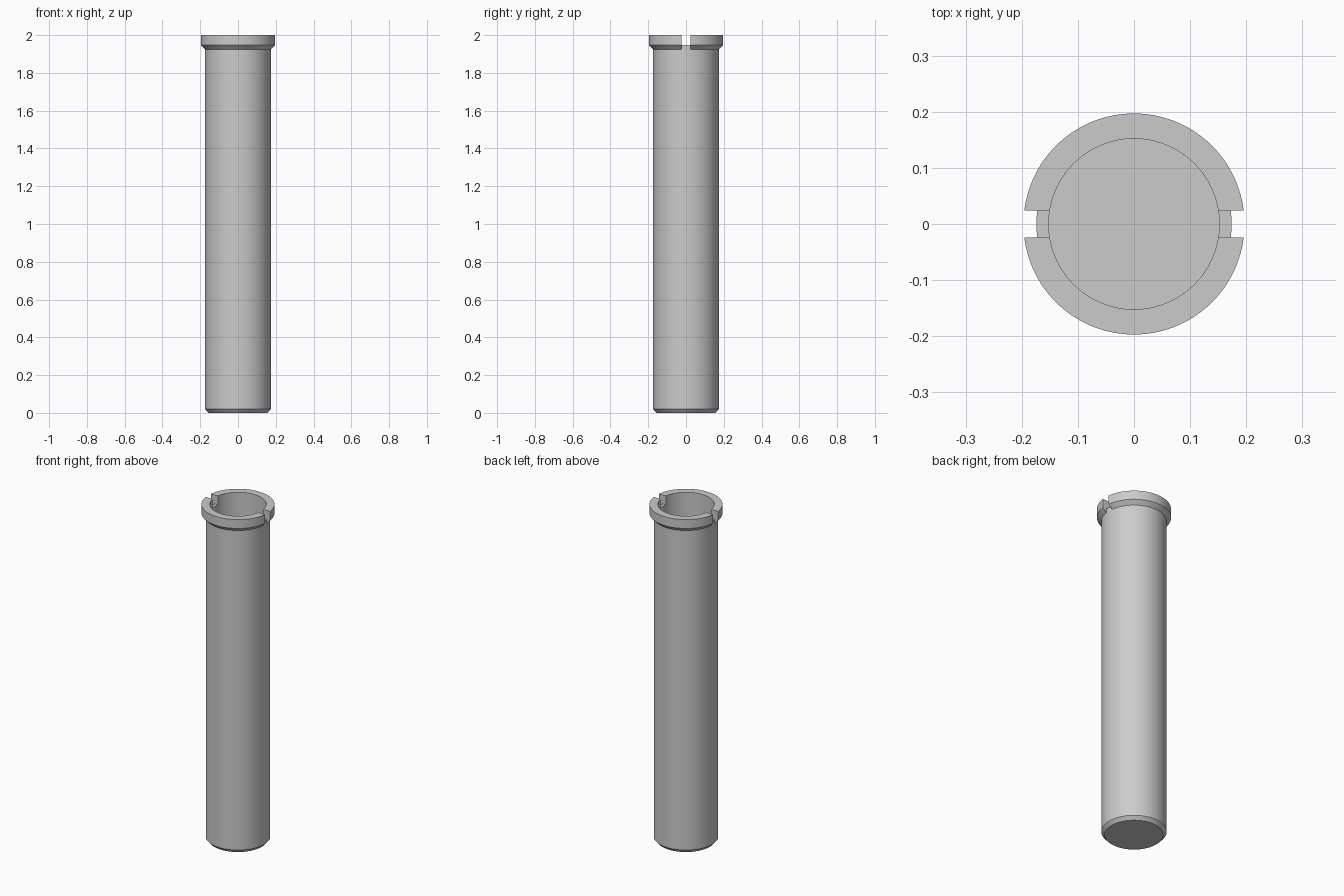
import bpy
import bmesh
from math import asin, cos, sin, pi, radians

SEGMENTS = 128
BORE, BODY, RIM = 0.152, 0.174, 0.197   # radii
SEAT, TOP = 1.947, 2.0                  # slot floor and upper end
SLOT_HALF = 0.024

cube = bpy.data.objects.get("Cube")
if cube:
    bpy.data.objects.remove(cube, do_unlink=True)

grey = bpy.data.materials.new("plain_grey")
grey.use_nodes = True
colour = (0.6, 0.6, 0.6, 1)
grey.diffuse_color = colour
grey.node_tree.nodes["Principled BSDF"].inputs["Base Color"].default_value = colour


def finish(name, bm):
    bmesh.ops.recalc_face_normals(bm, faces=bm.faces)
    mesh = bpy.data.meshes.new(name)
    bm.to_mesh(mesh)
    bm.free()
    mesh.materials.append(grey)
    obj = bpy.data.objects.new(name, mesh)
    bpy.context.collection.objects.link(obj)
    bpy.ops.object.select_all(action='DESELECT')
    obj.select_set(True)
    bpy.context.view_layer.objects.active = obj
    bpy.ops.object.shade_smooth_by_angle(angle=radians(30))
    return obj


def bridge(bm, a, b):
    for i in range(len(a) - 1):
        bm.faces.new((a[i], a[i + 1], b[i + 1], b[i]))


# Hollow body: chamfered foot, straight wall, bore with a closed floor
bm = bmesh.new()
profile = [(0.156, 0), (BODY, 0.02), (BODY, SEAT), (BORE, SEAT), (BORE, 0.03)]
rings = []
for r, z in profile:
    ring = [bm.verts.new((r * cos(2 * pi * i / SEGMENTS), r * sin(2 * pi * i / SEGMENTS), z))
            for i in range(SEGMENTS)]
    rings.append(ring)
for a, b in zip(rings, rings[1:]):
    bridge(bm, a + a[:1], b + b[:1])
bm.faces.new(rings[0])
bm.faces.new(rings[-1])
finish("tube_body", bm)


# Half collars: the ends stay parallel, leaving a straight slot across the rim
def half_collar(name, turn):
    bm = bmesh.new()
    profile = [(BORE, SEAT), (BORE, TOP), (RIM, TOP), (RIM, SEAT),
               (BODY, SEAT - RIM + BODY), (BODY, SEAT)]
    arcs = []
    half = SEGMENTS // 2
    for r, z in profile:
        gap = asin(SLOT_HALF / r)
        angles = [turn + gap + (pi - 2 * gap) * i / half for i in range(half + 1)]
        arcs.append([bm.verts.new((r * cos(t), r * sin(t), z)) for t in angles])
    for a, b in zip(arcs[:5], arcs[1:5]):
        bridge(bm, a, b)
    # Flat slot walls
    for end in (0, -1):
        bm.faces.new([arc[end] for arc in arcs])
    return finish(name, bm)


half_collar("back_collar", 0)
half_collar("front_collar", pi)
